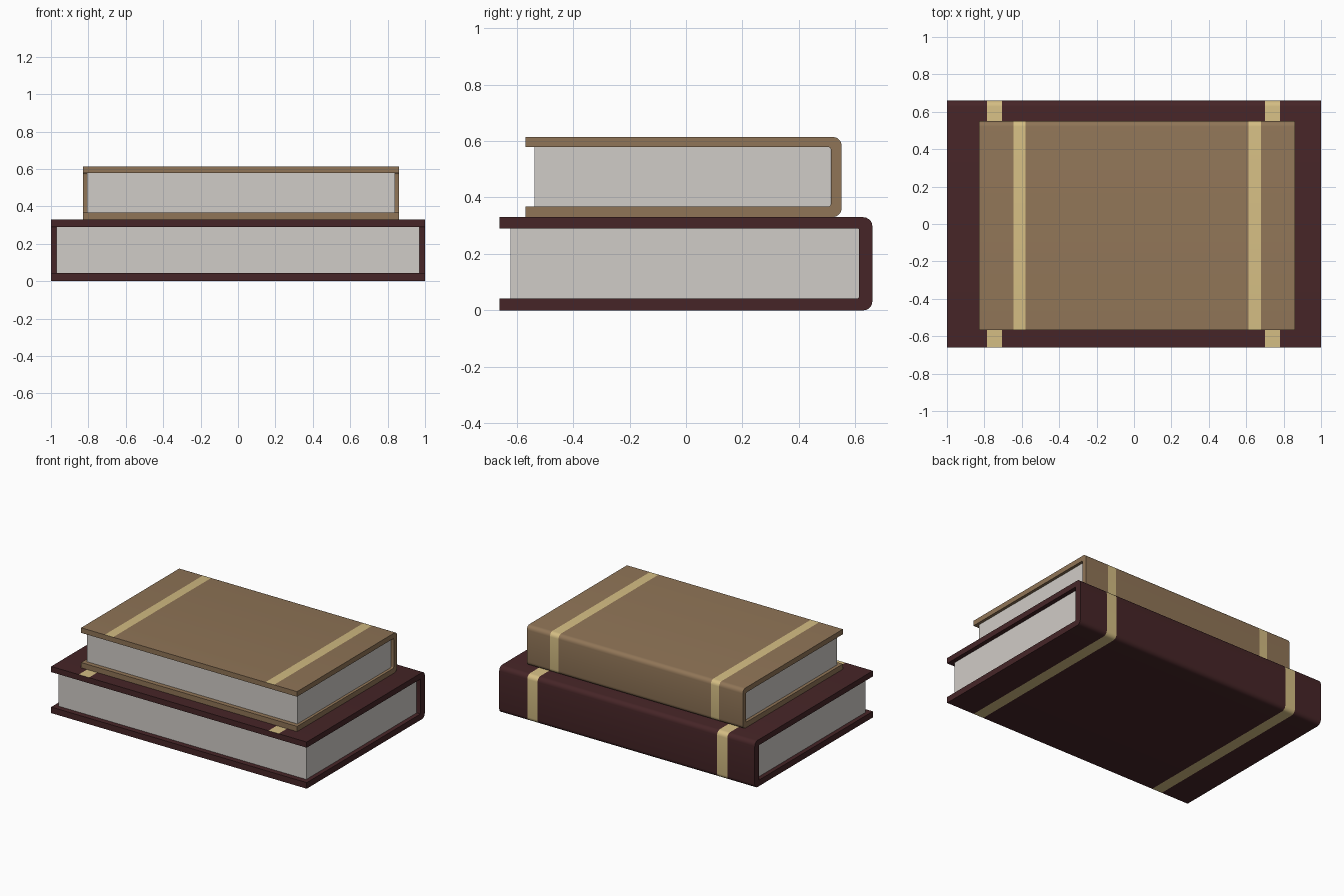
import bpy, bmesh, math

if "Cube" in bpy.data.objects:
    bpy.data.objects.remove(bpy.data.objects["Cube"])


def material(name, srgb):
    m = bpy.data.materials.new(name)
    lin = [((c / 255 + 0.055) / 1.055) ** 2.4 for c in srgb]
    m.diffuse_color = (*lin, 1)
    m.use_nodes = True
    m.node_tree.nodes["Principled BSDF"].inputs["Base Color"].default_value = m.diffuse_color
    return m


maroon = material("maroon cloth", (70, 37, 39))
tan = material("tan leather", (144, 117, 87))
gold = material("gold band", (212, 189, 131))
paper = material("paper", (208, 204, 199))


def corner(cy, cz, r, a0, a1, n=5):
    """Points of a rounded corner, angles in degrees."""
    pts = []
    for i in range(n + 1):
        a = math.radians(a0 + (a1 - a0) * i / n)
        pts.append((cy + r * math.cos(a), cz + r * math.sin(a)))
    return pts


def finish(bm, name, mats):
    bmesh.ops.recalc_face_normals(bm, faces=bm.faces[:])
    me = bpy.data.meshes.new(name)
    bm.to_mesh(me)
    bm.free()
    for m in mats:
        me.materials.append(m)
    ob = bpy.data.objects.new(name, me)
    bpy.context.collection.objects.link(ob)
    bpy.ops.object.select_all(action='DESELECT')
    ob.select_set(True)
    bpy.context.view_layer.objects.active = ob
    bpy.ops.object.shade_smooth_by_angle(angle=math.radians(30))
    return ob


def cover(name, xs, y0, y1, yi, z0, z1, zi0, zi1, r, ri, mat):
    """C-shaped cover swept along x; odd spans of xs carry a band on the outside."""
    outer = [(y0, z0)] + corner(y1 - r, z0 + r, r, -90, 0)
    outer += corner(y1 - r, z1 - r, r, 0, 90) + [(y0, z1)]
    inner = [(y0, zi1)] + corner(yi - ri, zi1 - ri, ri, 90, 0)
    inner += corner(yi - ri, zi0 + ri, ri, 0, -90) + [(y0, zi0)]
    prof = outer + inner
    bm = bmesh.new()
    rings = [[bm.verts.new((x, y, z)) for y, z in prof] for x in xs]
    n = len(prof)
    for s in range(len(xs) - 1):
        for i in range(n):
            j = (i + 1) % n
            f = bm.faces.new((rings[s][i], rings[s][j], rings[s + 1][j], rings[s + 1][i]))
            f.material_index = int(s % 2 == 1 and i < len(outer) - 1)
    bm.faces.new(rings[0])
    bm.faces.new(rings[-1])
    return finish(bm, name, [mat, gold])


def pages(name, x0, x1, y0, y1, z0, z1):
    bm = bmesh.new()
    bmesh.ops.create_cube(bm, size=1)
    for v in bm.verts:
        v.co = ((x0, x1)[v.co.x > 0], (y0, y1)[v.co.y > 0], (z0, z1)[v.co.z > 0])
    return finish(bm, name, [paper])


# Lower, larger book
cover("lower_book_cover", (-1, -0.785, -0.705, 0.70, 0.78, 1),
      -0.66, 0.66, 0.612, 0, 0.33, 0.043, 0.29, 0.032, 0.003, maroon)
pages("lower_book_pages", -0.97, 0.97, -0.622, 0.613, 0.042, 0.291)

# Upper, smaller book
cover("upper_book_cover", (-0.83, -0.645, -0.58, 0.612, 0.68, 0.86),
      -0.568, 0.551, 0.513, 0.331, 0.614, 0.368, 0.578, 0.03, 0.008, tan)
pages("upper_book_pages", -0.807, 0.84, -0.536, 0.512, 0.367, 0.579)
